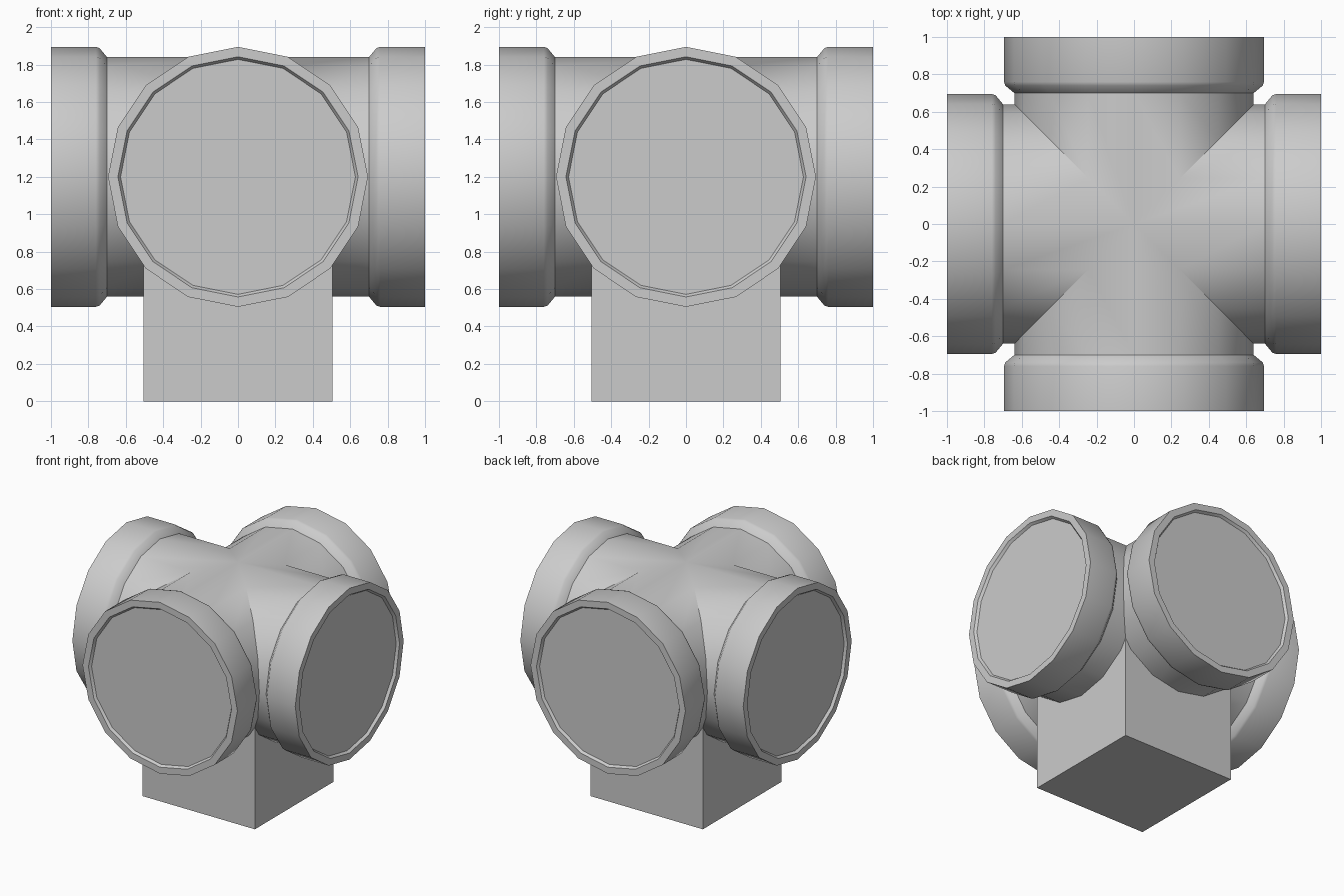
import bpy, bmesh
from math import sin, cos, pi
from mathutils import Matrix

if "Cube" in bpy.data.objects:
    bpy.data.objects.remove(bpy.data.objects["Cube"])

SIDES, AXIS_Z = 16, 1.2
PIPE_R, RIM_R = 0.64, 0.695
# (distance along arm, radius): pipe end, collar bevel, rim, shallow recess
PROFILE = [(0.70, PIPE_R), (0.74, 0.688), (0.76, RIM_R), (1.0, RIM_R),
           (1.0, 0.642), (0.98, 0.628)]


def finish(bm, name, smooth):
    bmesh.ops.recalc_face_normals(bm, faces=bm.faces)
    mesh = bpy.data.meshes.new(name)
    bm.to_mesh(mesh)
    bm.free()
    obj = bpy.data.objects.new(name, mesh)
    bpy.context.collection.objects.link(obj)
    bpy.ops.object.select_all(action='DESELECT')
    obj.select_set(True)
    bpy.context.view_layer.objects.active = obj
    if smooth:
        bpy.ops.object.shade_smooth_by_angle(angle=0.55)
    return obj


def add_arm(bm, turn):
    rot = Matrix.Rotation(turn, 4, 'Z')

    def ring(x, r):
        verts = []
        for i in range(SIDES):
            t = 2 * pi * i / SIDES
            y, z = r * sin(t), AXIS_Z + r * cos(t)
            v = bm.verts.new((abs(y) if x is None else x, y, z))
            v.co = rot @ v.co
            verts.append(v)
        return verts

    # first ring is mitred on the diagonals so the arms meet cleanly
    rings = [ring(None, PIPE_R)] + [ring(x, r) for x, r in PROFILE]
    for a, b in zip(rings, rings[1:]):
        for i in range(SIDES):
            j = (i + 1) % SIDES
            bm.faces.new((a[i], a[j], b[j], b[i]))
    bm.faces.new(rings[-1])


# four-way pipe junction
bm = bmesh.new()
for k in range(4):
    add_arm(bm, k * pi / 2)
bmesh.ops.remove_doubles(bm, verts=bm.verts, dist=0.0005)
finish(bm, "pipe_cross", True)

# square support post
bm = bmesh.new()
top = 0.86
bmesh.ops.create_cube(bm, size=1.0, matrix=Matrix.Translation((0, 0, top / 2))
                      @ Matrix.Diagonal((1.01, 1.01, top, 1)))
finish(bm, "support_post", False)
